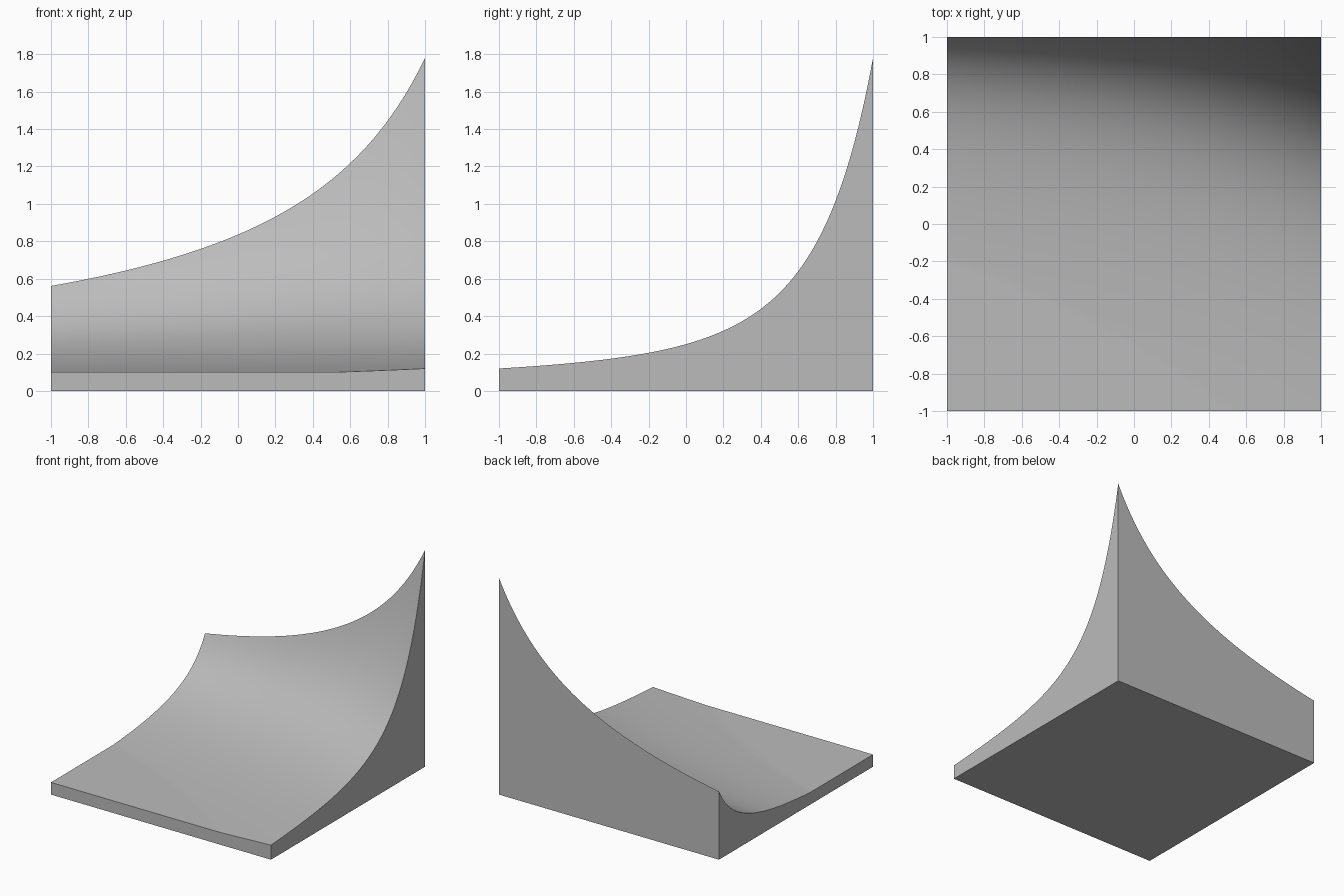
import bpy, bmesh, math

cube = bpy.data.objects.get("Cube")
if cube:
    bpy.data.objects.remove(cube, do_unlink=True)

STEPS = 80     # grid cells along each side
FLOOR = 0.1    # thinnest part of the slab


def height(x, y):
    """Rising, curved top: steep at the back right corner, flat at the front left."""
    edge = math.exp(-1.386 + 1.131 * y + 0.585 * y**2 + 0.218 * y**3 + 0.029 * y**4)
    t, s = (1 - x) / 2, 1 - y
    spread = 1.22 + 4.29 * s - 0.85 * s * s
    return max(FLOOR, 1 / (1 / edge + spread * (t + 0.08 * t * (1 - t))))


# Single flat grey
grey = bpy.data.materials.new("light grey")
grey.use_nodes = True
colour = (0.5, 0.5, 0.5, 1)
grey.diffuse_color = colour
grey.node_tree.nodes["Principled BSDF"].inputs["Base Color"].default_value = colour

# Curved top surface, then skirt pulled down to the ground
bm = bmesh.new()
bmesh.ops.create_grid(bm, x_segments=STEPS, y_segments=STEPS, size=1)
for v in bm.verts:
    v.co.z = height(v.co.x, v.co.y)
rim = [e for e in bm.edges if e.is_boundary]
skirt = bmesh.ops.extrude_edge_only(bm, edges=rim)["geom"]
for v in skirt:
    if isinstance(v, bmesh.types.BMVert):
        v.co.z = 0

# Flat underside
bottom = [e for e in bm.edges if e.is_boundary]
bmesh.ops.contextual_create(bm, geom=bottom)
bmesh.ops.recalc_face_normals(bm, faces=bm.faces)

mesh = bpy.data.meshes.new("curved_ramp")
bm.to_mesh(mesh)
bm.free()
mesh.materials.append(grey)
ramp = bpy.data.objects.new("curved_ramp", mesh)
bpy.context.collection.objects.link(ramp)

# Smooth top with crisp outer edges
bpy.ops.object.select_all(action="DESELECT")
ramp.select_set(True)
bpy.context.view_layer.objects.active = ramp
bpy.ops.object.shade_smooth_by_angle(angle=math.radians(30))
